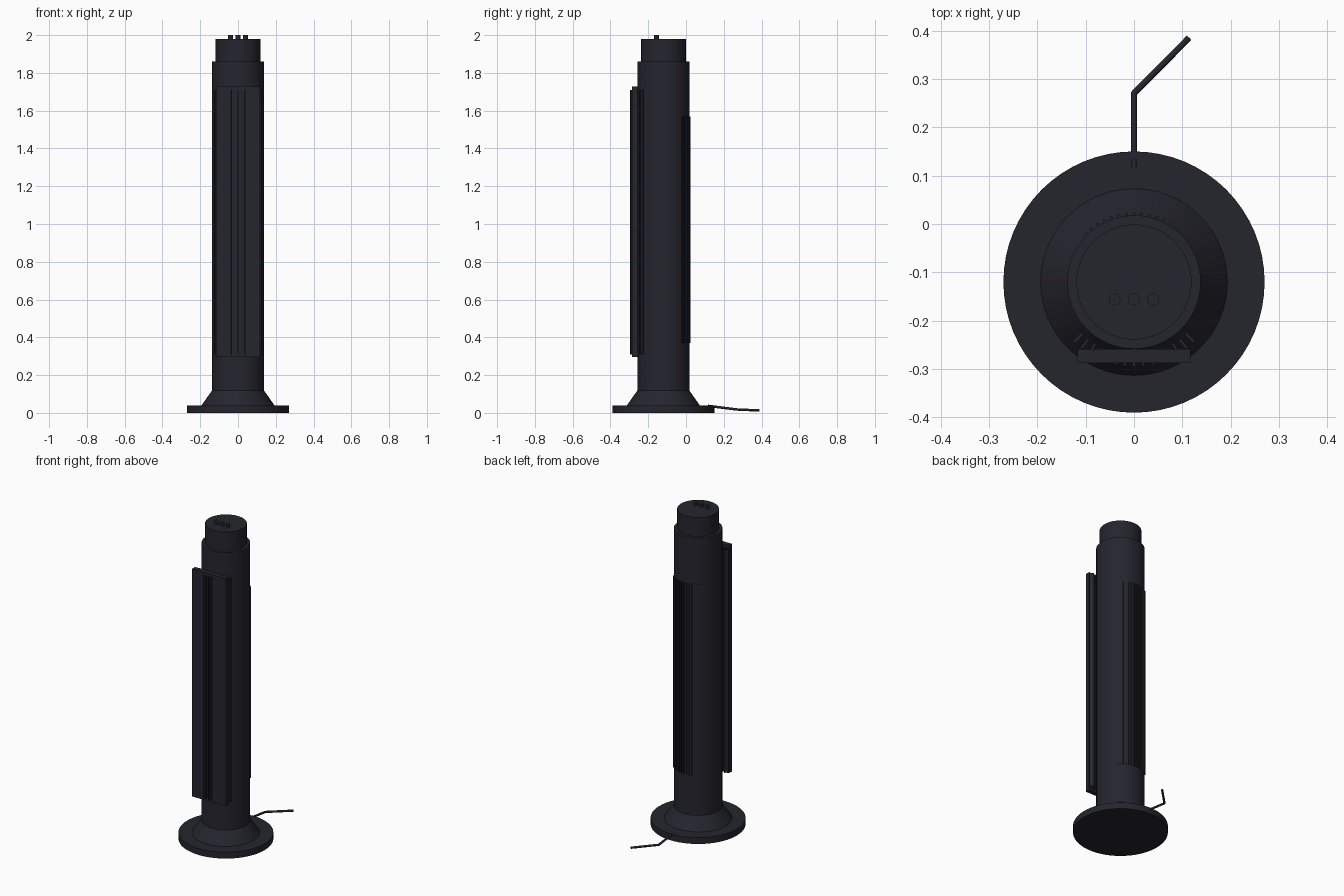
import bpy
import bmesh
from math import radians
from mathutils import Matrix, Vector

cube = bpy.data.objects.get("Cube")
if cube:
    bpy.data.objects.remove(cube, do_unlink=True)

AXIS_Y = -0.12  # the tower stands forward of the origin; the cord trails behind

charcoal = bpy.data.materials.new("charcoal plastic")
charcoal.use_nodes = True
COLOUR = (0.018, 0.018, 0.027, 1)
charcoal.diffuse_color = COLOUR
charcoal.node_tree.nodes["Principled BSDF"].inputs["Base Color"].default_value = COLOUR


def add_object(name, bm):
    mesh = bpy.data.meshes.new(name)
    bm.to_mesh(mesh)
    bm.free()
    mesh.materials.append(charcoal)
    obj = bpy.data.objects.new(name, mesh)
    bpy.context.collection.objects.link(obj)
    return obj


def tube(name, r_bottom, r_top, z0, z1, x=0, y=AXIS_Y, sides=64):
    bm = bmesh.new()
    bmesh.ops.create_cone(bm, cap_ends=True, segments=sides, radius1=r_bottom, radius2=r_top,
                          depth=z1 - z0, matrix=Matrix.Translation((x, y, (z0 + z1) / 2)))
    return add_object(name, bm)


def box(bm, size, matrix):
    bmesh.ops.create_cube(bm, size=1, matrix=matrix @ Matrix.Diagonal((*size, 1)))


def slats(name, middle, radius, width, depth, z0, z1, count=15, spread=90):
    """Vertical slats fanned around the tower axis, facing the middle angle."""
    bm = bmesh.new()
    for i in range(count):
        angle = radians(middle - spread / 2 + spread * i / (count - 1))
        place = (Matrix.Translation((0, AXIS_Y, (z0 + z1) / 2))
                 @ Matrix.Rotation(angle, 4, 'Z') @ Matrix.Translation((radius, 0, 0)))
        box(bm, (depth, width, z1 - z0), place)
    return add_object(name, bm)


# Stand and tower
tube("base_disc", 0.27, 0.27, 0, 0.04)
tube("base_collar", 0.193, 0.138, 0.04, 0.118)
tube("tower_body", 0.138, 0.138, 0.11, 1.86)
tube("control_head", 0.119, 0.119, 1.85, 1.98)

# Control buttons
for label, x in (("right", -0.04), ("middle", 0), ("left", 0.04)):
    tube(label + "_button", 0.0125, 0.0125, 1.975, 2.0, x, -0.156, 12)

# Front panel with its slats, and the rear intake slats
bm = bmesh.new()
box(bm, (0.234, 0.029, 1.43), Matrix.Translation((0, -0.2725, 1.012)))
add_object("front_panel", bm)
slats("front_slats", -90, 0.163, 0.006, 0.025, 0.31, 1.71)
slats("rear_slats", 90, 0.138, 0.006, 0.012, 0.37, 1.57)

# Power cord
bm = bmesh.new()
path = [Vector(p) for p in ((0, 0.117, 0.037), (0, 0.27, 0.018), (0.114, 0.385, 0.013))]
for a, b in zip(path, path[1:]):
    line = b - a
    turn = line.to_track_quat('Z', 'Y').to_matrix().to_4x4()
    bmesh.ops.create_cone(bm, cap_ends=True, segments=12, radius1=0.0065, radius2=0.0065,
                          depth=line.length, matrix=Matrix.Translation((a + b) / 2) @ turn)
bmesh.ops.create_uvsphere(bm, u_segments=12, v_segments=8, radius=0.0065,
                          matrix=Matrix.Translation(path[1]))
add_object("power_cord", bm)
